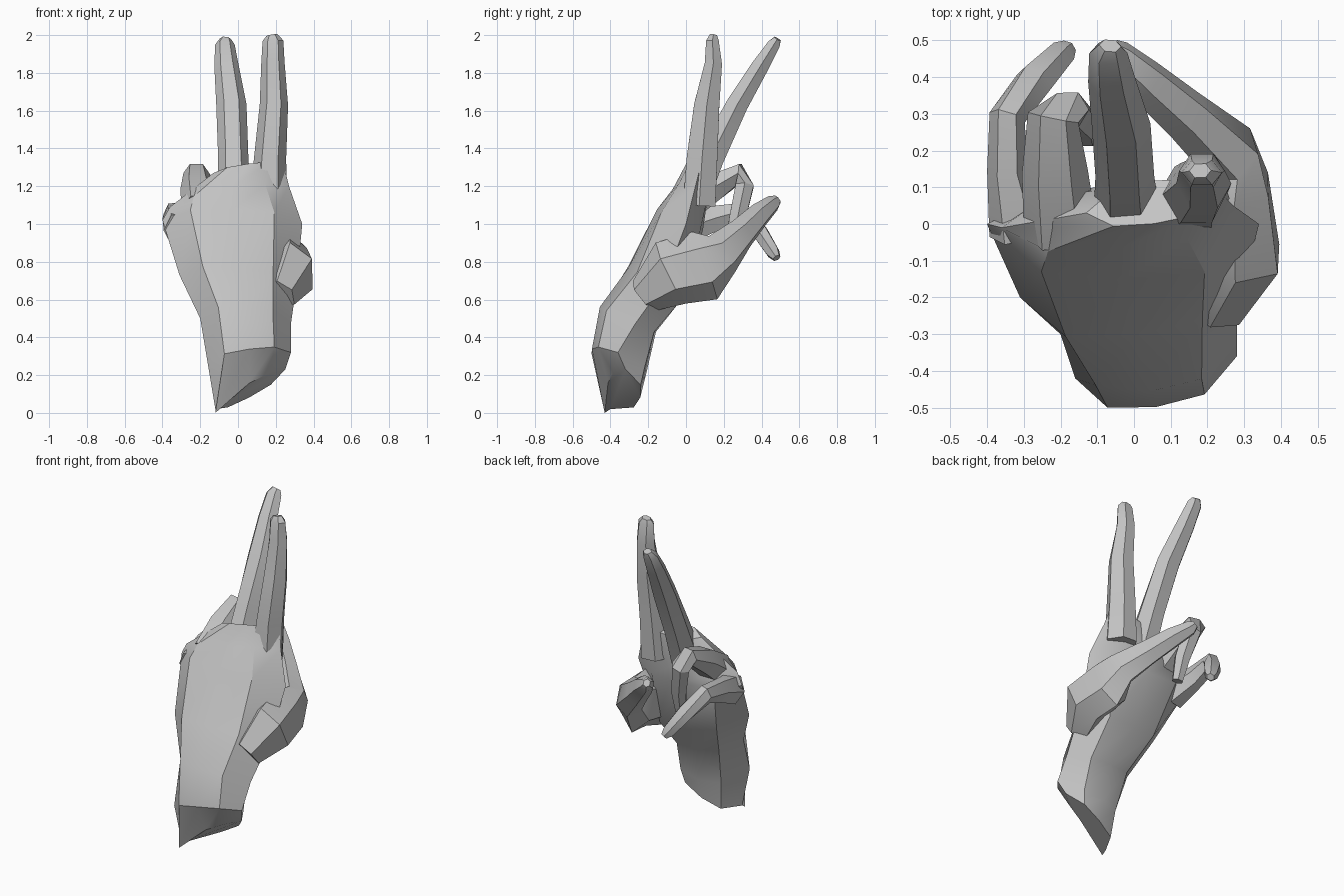
import bpy, bmesh, math
from mathutils import Vector

cube = bpy.data.objects.get("Cube")
if cube:
    bpy.data.objects.remove(cube, do_unlink=True)

skin = bpy.data.materials.new("plain_grey")
skin.use_nodes = True
skin.diffuse_color = (0.55, 0.55, 0.55, 1)
skin.node_tree.nodes["Principled BSDF"].inputs["Base Color"].default_value = (0.55, 0.55, 0.55, 1)


def loft(name, rings):
    """Bridge equal rings of points and close both ends."""
    bm = bmesh.new()
    loops = [[bm.verts.new(p) for p in ring] for ring in rings]
    n = len(loops[0])
    for a, b in zip(loops, loops[1:]):
        for i in range(n):
            j = (i + 1) % n
            bm.faces.new((a[i], a[j], b[j], b[i]))
    bm.faces.new(loops[0][::-1])
    bm.faces.new(loops[-1])
    bmesh.ops.recalc_face_normals(bm, faces=bm.faces)
    me = bpy.data.meshes.new(name)
    bm.to_mesh(me)
    bm.free()
    me.materials.append(skin)
    ob = bpy.data.objects.new(name, me)
    bpy.context.collection.objects.link(ob)
    bpy.ops.object.select_all(action='DESELECT')
    ob.select_set(True)
    bpy.context.view_layer.objects.active = ob
    bpy.ops.object.shade_smooth_by_angle(angle=math.radians(32))
    return ob


def digit(name, path, hint=(1, 0, 0), sides=6):
    """Path entries are x, y, z, half width along hint, half depth."""
    pts = [Vector(p[:3]) for p in path]
    rings = []
    for i, p in enumerate(path):
        t = (pts[min(i + 1, len(pts) - 1)] - pts[max(i - 1, 0)]).normalized()
        side = Vector(hint)
        side = (side - t * side.dot(t)).normalized()
        up = t.cross(side)
        rings.append([pts[i] + side * p[3] * math.cos(a) + up * p[4] * math.sin(a) * 1.1
                      for a in (math.tau * k / sides for k in range(sides))])
    return loft(name, rings)


# Palm and wrist: left edge, right edge, bulge of the back, bulge of the palm
sections = [
    ((-.13, -.38, .03), (.25, -.32, .23), .07, .12),
    ((-.16, -.42, .26), (.28, -.36, .32), .12, .20),
    ((-.20, -.30, .50), (.28, -.27, .47), .19, .14),
    ((-.31, -.20, .73), (.31, -.12, .68), .16, .18),
    ((-.40, .00, 1.02), (.34, .00, 1.00), .17, .10),
    ((-.36, -.01, 1.09), (.27, .05, 1.20), .10, .10),
    ((-.13, .03, 1.27), (.24, .08, 1.32), .06, .07),
]
dorsal = Vector((0, -.9, .4))
rings = []
for left, right, f, b in sections:
    l, r = Vector(left), Vector(right)
    ring = [l]
    ring += [l.lerp(r, t) + dorsal * f * k for t, k in ((.2, .85), (.5, 1), (.8, .85))]
    ring.append(r)
    ring += [l.lerp(r, t) - dorsal * b * k for t, k in ((.8, .85), (.5, 1), (.2, .85))]
    rings.append(ring)
# Pointed corner of the wrist cut
rings[0][0] = Vector((-.12, -.40, .02))
rings[0][1] = Vector((-.12, -.43, 0))
loft("palm", rings)

# Two raised fingers
digit("index_finger", [(.16, .07, 1.10, .10, .09), (.17, .085, 1.35, .085, .085),
                       (.19, .11, 1.63, .075, .07), (.185, .145, 1.85, .062, .048),
                       (.185, .14, 1.97, .055, .035), (.18, .145, 2.0, .03, .02)])
digit("middle_finger", [(-.02, .03, 1.12, .09, .09), (-.025, .13, 1.35, .08, .075),
                        (-.035, .27, 1.63, .08, .06), (-.06, .39, 1.83, .065, .048),
                        (-.07, .465, 1.95, .052, .035), (-.065, .485, 1.98, .03, .02)])

# Two curled fingers
digit("ring_finger", [(-.20, -.02, 1.08, .10, .09), (-.215, .14, 1.19, .09, .075),
                      (-.22, .29, 1.27, .07, .05), (-.18, .31, 1.20, .06, .05),
                      (-.14, .27, 1.02, .05, .045), (-.13, .24, .88, .035, .03)])
digit("little_finger", [(-.31, -.02, .97, .085, .09), (-.345, .15, 1.03, .055, .07),
                        (-.345, .29, 1.06, .05, .055), (-.27, .39, .96, .055, .042),
                        (-.20, .46, .85, .042, .035), (-.18, .48, .82, .025, .02)])

# Thumb folded across the palm
digit("thumb", [(.22, -.22, .62, .10, .08), (.28, -.08, .74, .18, .12),
                (.27, .10, .78, .19, .10), (.26, .19, .84, .12, .08),
                (.14, .295, .95, .085, .065), (.03, .39, 1.05, .065, .055),
                (-.045, .46, 1.11, .045, .04), (-.06, .485, 1.13, .025, .02)],
      hint=(0, -.3, 1))
